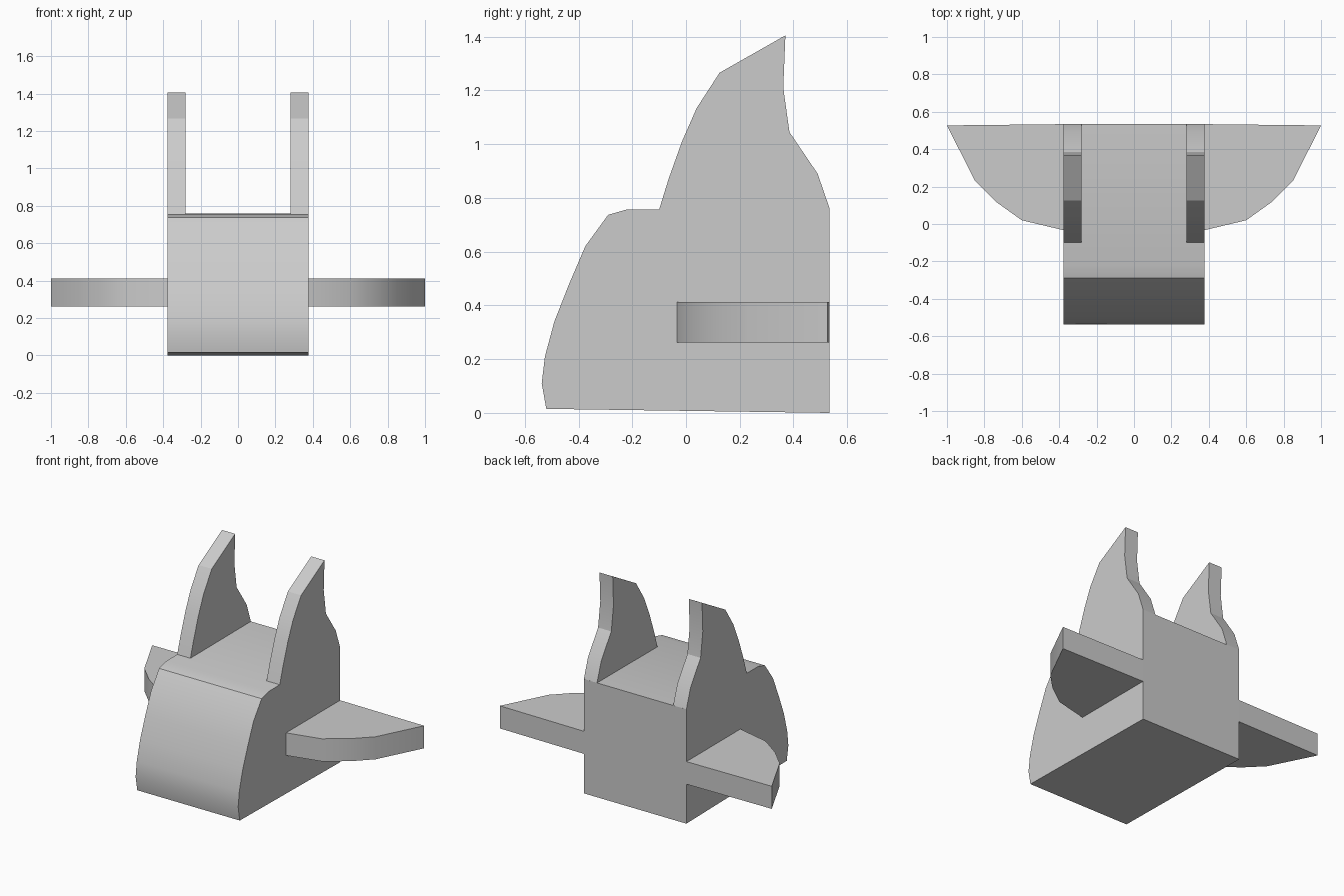
import bpy, bmesh, math

if "Cube" in bpy.data.objects:
    bpy.data.objects.remove(bpy.data.objects["Cube"])


def prism(name, outline, place, lo, hi):
    """Extrude a 2D outline between lo and hi; place maps (a, b, depth) to xyz."""
    bm = bmesh.new()
    rings = [[bm.verts.new(place(a, b, d)) for a, b in outline] for d in (lo, hi)]
    n = len(outline)
    bm.faces.new(rings[0])
    bm.faces.new(rings[1])
    for i in range(n):
        j = (i + 1) % n
        bm.faces.new((rings[0][i], rings[0][j], rings[1][j], rings[1][i]))
    bmesh.ops.recalc_face_normals(bm, faces=bm.faces)
    mesh = bpy.data.meshes.new(name)
    bm.to_mesh(mesh)
    bm.free()
    obj = bpy.data.objects.new(name, mesh)
    bpy.context.collection.objects.link(obj)
    bpy.ops.object.select_all(action='DESELECT')
    obj.select_set(True)
    bpy.context.view_layer.objects.active = obj
    bpy.ops.object.shade_smooth_by_angle(angle=math.radians(24))
    return obj


def side_view(y, z, x):
    return (x, y, z)


# Body: bulging front, flat back
body = [(-0.52, 0.015), (-0.537, 0.11), (-0.525, 0.21), (-0.49, 0.34),
        (-0.435, 0.48), (-0.375, 0.62), (-0.29, 0.737), (-0.22, 0.757),
        (0.535, 0.76), (0.535, 0.0)]
prism("body", body, side_view, -0.377, 0.377)

# Upright fins and side wings, one of each per side
fin = [(-0.10, 0.757), (-0.065, 0.87), (-0.015, 1.01), (0.04, 1.135),
       (0.125, 1.266), (0.37, 1.405), (0.362, 1.21), (0.385, 1.045),
       (0.49, 0.89), (0.535, 0.759)]
wing = [(0.36, -0.037), (0.60, 0.02), (0.74, 0.12), (0.85, 0.23),
        (1.0, 0.527), (0.36, 0.534)]
for side, s in (("right", 1), ("left", -1)):
    prism(f"{side}_fin", fin, lambda y, z, x: (s * x, y, z), 0.28, 0.377)
    prism(f"{side}_wing", wing, lambda x, y, z: (s * x, y, z), 0.262, 0.412)
